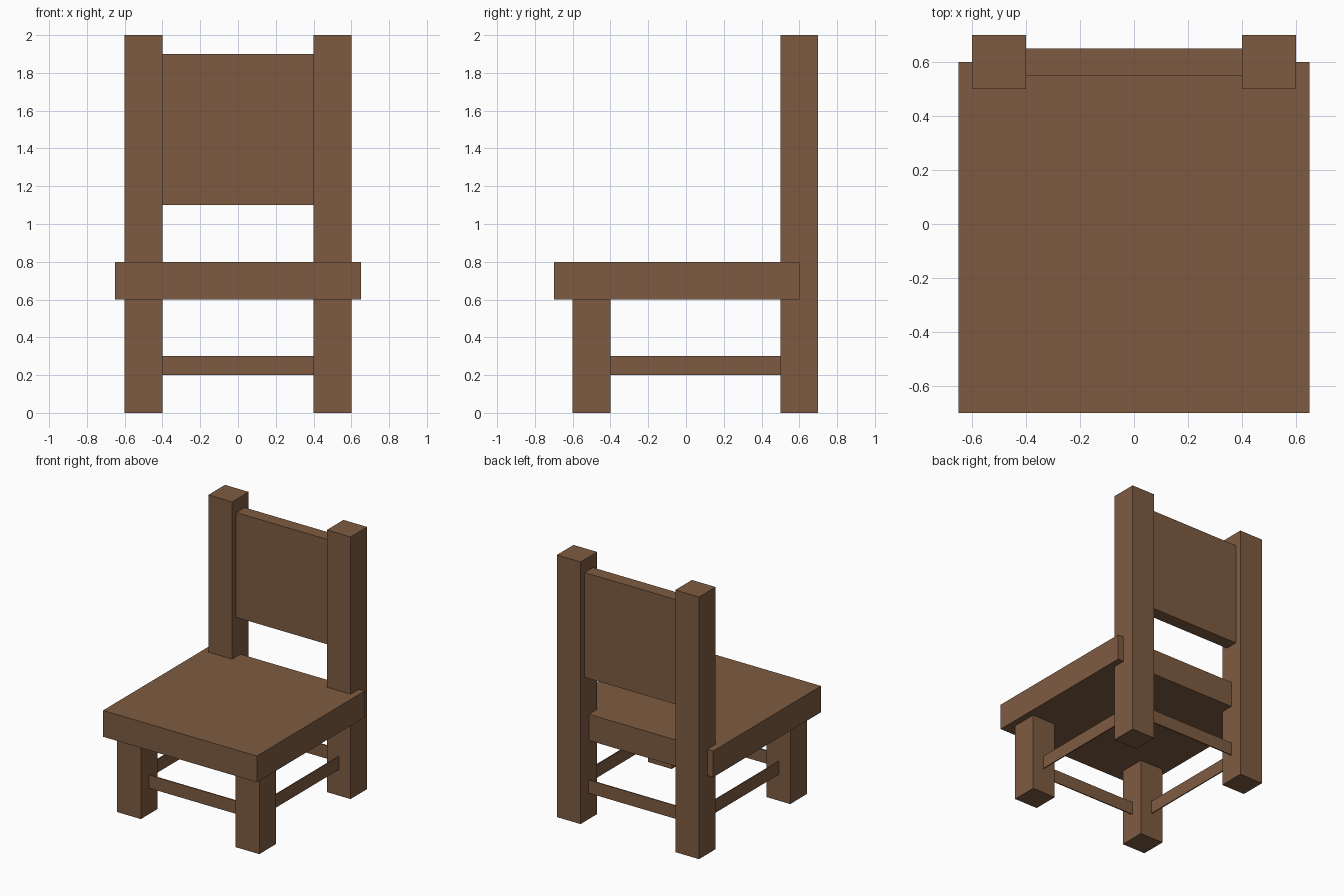
import bpy
import bmesh
from mathutils import Vector

cube = bpy.data.objects.get("Cube")
if cube:
    bpy.data.objects.remove(cube, do_unlink=True)

# One brown wood colour throughout
wood = bpy.data.materials.new("brown_wood")
wood.use_nodes = True
colour = (0.21, 0.105, 0.053, 1.0)
wood.diffuse_color = colour
bsdf = next(n for n in wood.node_tree.nodes if n.type == 'BSDF_PRINCIPLED')
bsdf.inputs["Base Color"].default_value = colour


def box(name, x, y, z):
    """Flat-shaded block spanning the given (min, max) range on each axis."""
    lo, hi = Vector((x[0], y[0], z[0])), Vector((x[1], y[1], z[1]))
    size, centre = hi - lo, (hi + lo) / 2
    bm = bmesh.new()
    bmesh.ops.create_cube(bm, size=1)
    bmesh.ops.scale(bm, vec=size, verts=bm.verts)
    mesh = bpy.data.meshes.new(name)
    bm.to_mesh(mesh)
    bm.free()
    mesh.materials.append(wood)
    obj = bpy.data.objects.new(name, mesh)
    obj.location = centre
    bpy.context.collection.objects.link(obj)
    return obj


# Seat slab and backrest panel
box("seat", (-0.65, 0.65), (-0.7, 0.6), (0.6, 0.8))
box("backrest", (-0.4, 0.4), (0.55, 0.65), (1.1, 1.9))

# Legs, back posts and side stretchers, on both sides
T = 0.004  # half thickness of the thin stretchers
RAIL_Z = (0.2, 0.3)
for side, s in (("left", 1), ("right", -1)):
    x = sorted((0.4 * s, 0.6 * s))
    box(f"front_leg_{side}", x, (-0.6, -0.4), (0, 0.6))
    box(f"back_post_{side}", x, (0.5, 0.7), (0, 2))
    box(f"stretcher_{side}", (0.5 * s - T, 0.5 * s + T), (-0.4, 0.5), RAIL_Z)

# Front and back stretchers
for name, y in (("front", -0.5), ("back", 0.6)):
    box(f"stretcher_{name}", (-0.4, 0.4), (y - T, y + T), RAIL_Z)
